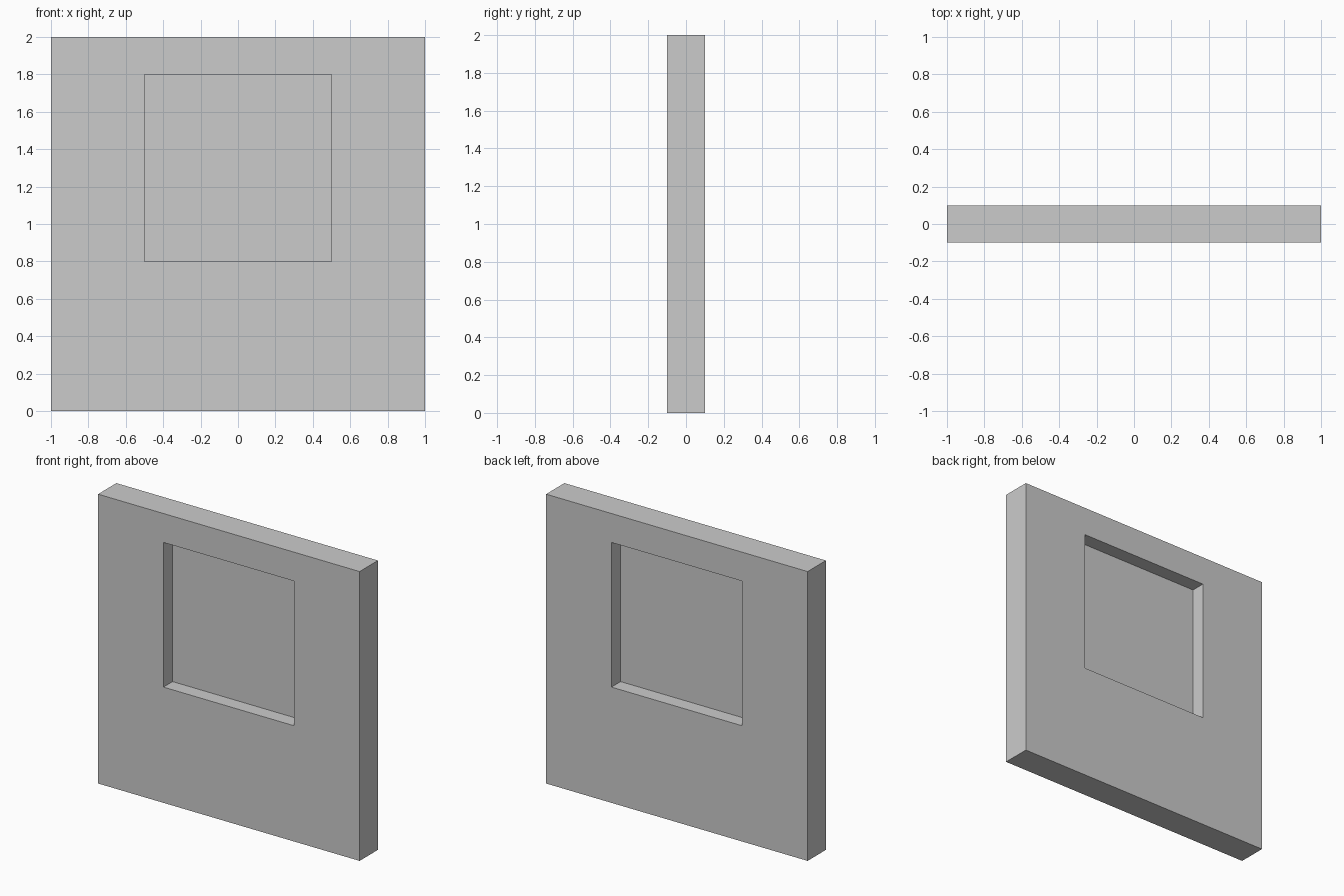
import bpy
import bmesh

if "Cube" in bpy.data.objects:
    bpy.data.objects.remove(bpy.data.objects["Cube"])

HALF_DEPTH = 0.1
OUTER = (-1.0, 1.0, 0.0, 2.0)    # x min, x max, z min, z max
OPENING = (-0.5, 0.5, 0.8, 1.8)


def ring(bm, rect, y):
    x0, x1, z0, z1 = rect
    return [bm.verts.new((x, y, z)) for x, z in ((x0, z0), (x1, z0), (x1, z1), (x0, z1))]


def finish(bm, name):
    bmesh.ops.recalc_face_normals(bm, faces=bm.faces)
    mesh = bpy.data.meshes.new(name)
    bm.to_mesh(mesh)
    bm.free()
    obj = bpy.data.objects.new(name, mesh)
    bpy.context.collection.objects.link(obj)
    return obj


# Wall slab with a square window opening: four rings joined in a closed loop
bm = bmesh.new()
rings = [ring(bm, rect, y) for rect, y in (
    (OUTER, -HALF_DEPTH), (OUTER, HALF_DEPTH),
    (OPENING, HALF_DEPTH), (OPENING, -HALF_DEPTH))]
for k in range(4):
    a, b = rings[k], rings[(k + 1) % 4]
    for i in range(4):
        j = (i + 1) % 4
        bm.faces.new((a[i], a[j], b[j], b[i]))
finish(bm, "wall")

# Thin pane, a single sheet in the middle of the opening
bm = bmesh.new()
bm.faces.new(ring(bm, OPENING, 0.0))
finish(bm, "window_pane")
